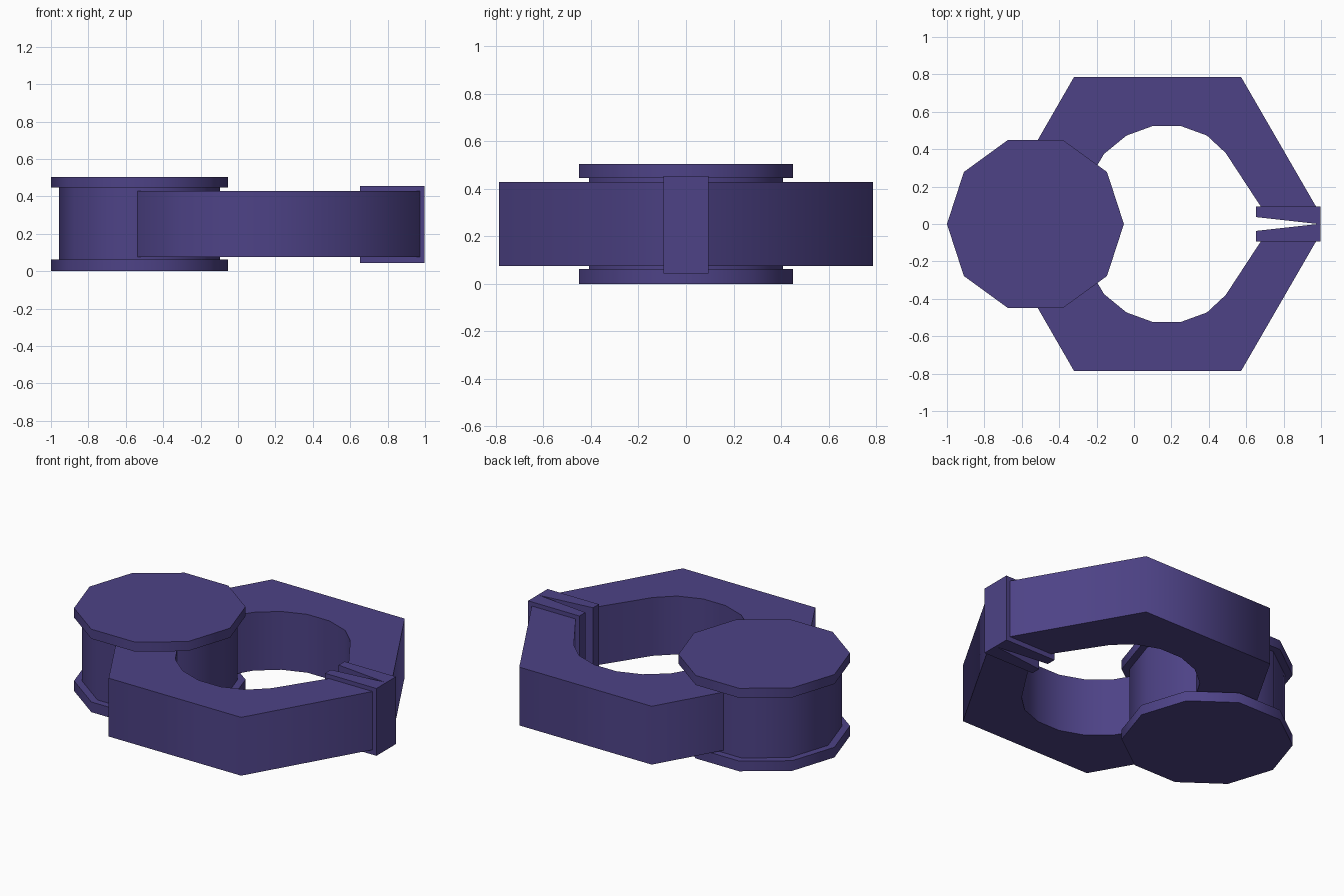
import bpy
import bmesh
import math

cube = bpy.data.objects.get("Cube")
if cube:
    bpy.data.objects.remove(cube, do_unlink=True)

# Single flat colour
purple = bpy.data.materials.new("dark purple")
purple.use_nodes = True
colour = (0.075, 0.055, 0.24, 1.0)
purple.diffuse_color = colour
purple.node_tree.nodes["Principled BSDF"].inputs["Base Color"].default_value = colour


def prism(name, outline, z0, z1, smooth_angle):
    """Extrude a flat outline from z0 up to z1."""
    bm = bmesh.new()
    face = bm.faces.new([bm.verts.new((x, y, z0)) for x, y in outline])
    top = bmesh.ops.extrude_face_region(bm, geom=[face], use_keep_orig=True)
    moved = [v for v in top["geom"] if isinstance(v, bmesh.types.BMVert)]
    bmesh.ops.translate(bm, vec=(0, 0, z1 - z0), verts=moved)
    bmesh.ops.recalc_face_normals(bm, faces=bm.faces)
    mesh = bpy.data.meshes.new(name)
    bm.to_mesh(mesh)
    bm.free()
    mesh.materials.append(purple)
    obj = bpy.data.objects.new(name, mesh)
    bpy.context.collection.objects.link(obj)
    bpy.ops.object.select_all(action='DESELECT')
    obj.select_set(True)
    bpy.context.view_layer.objects.active = obj
    bpy.ops.object.shade_smooth_by_angle(angle=math.radians(smooth_angle))
    return obj


def decagon(cx, r):
    return [(cx + r * math.cos(i * math.pi / 5), r * math.sin(i * math.pi / 5))
            for i in range(10)]


# Ten-sided drum with a wider cap at each end
DRUM_X = -0.527
prism("drum", decagon(DRUM_X, 0.43), 0.03, 0.475, 40)
prism("bottom_cap", decagon(DRUM_X, 0.473), 0.0, 0.062, 40)
prism("top_cap", decagon(DRUM_X, 0.473), 0.447, 0.505, 40)

# Two mirrored hexagonal jaws with a rounded inner opening
jaw = [(0.978, 0.085), (0.572, 0.787), (-0.32, 0.787), (-0.54, 0.405),
       (-0.255, 0.215), (-0.16, 0.375), (-0.04, 0.473), (0.10, 0.524),
       (0.25, 0.524), (0.39, 0.473), (0.49, 0.38), (0.68, 0.09), (0.70, 0.06),
       (0.95, 0.06)]
for side, s in (("left", 1), ("right", -1)):
    prism(side + "_jaw" if s > 0 else "right_jaw",
          [(x, y * s) for x, y in jaw], 0.075, 0.43, 65)

# Clasp block with a V-shaped slit opening inward
prism("clasp", [(0.652, 0.094), (0.998, 0.094), (0.998, -0.094),
                (0.652, -0.094), (0.652, -0.037), (0.985, 0.0),
                (0.652, 0.037)], 0.045, 0.455, 40)
